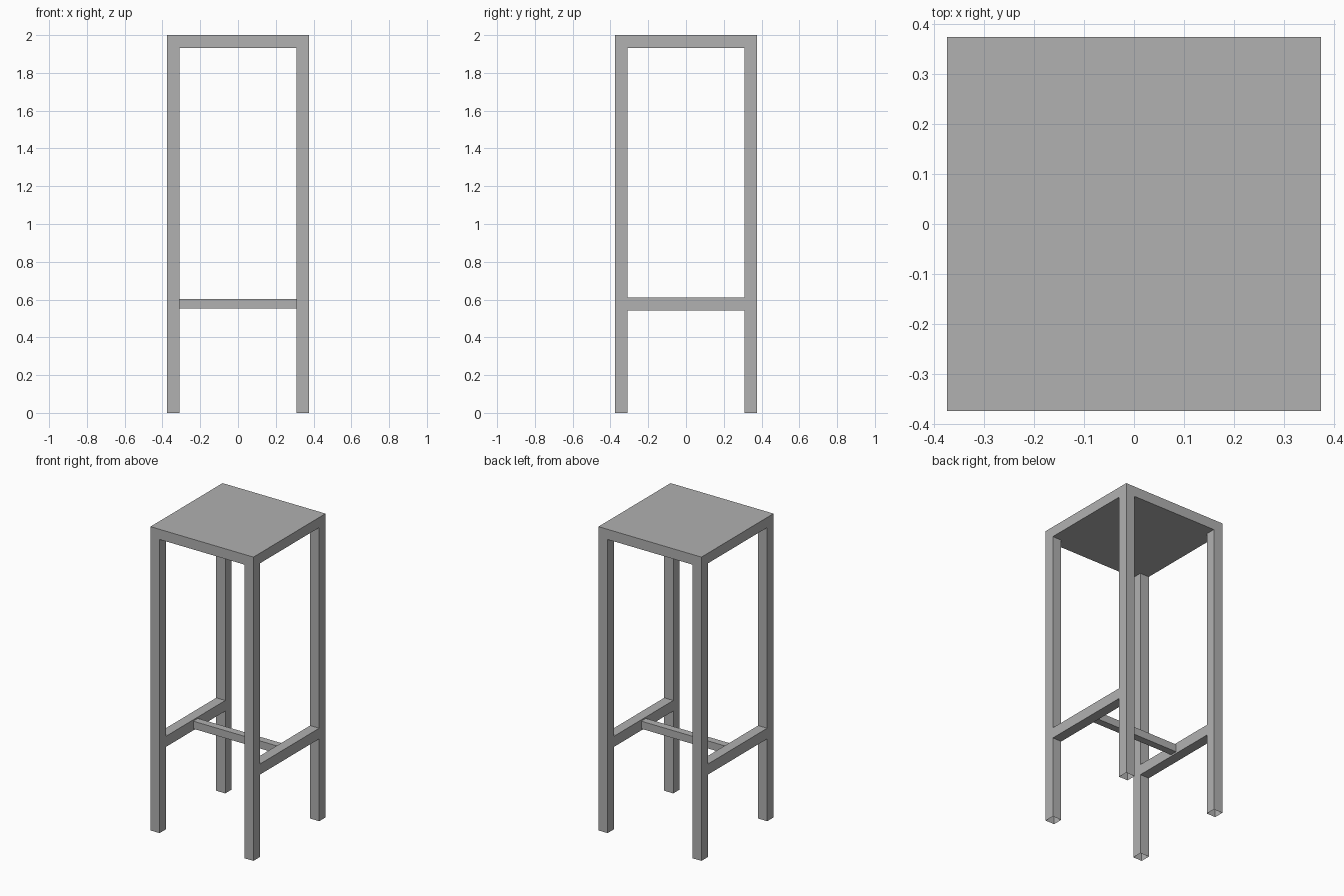
import bpy
import bmesh

if "Cube" in bpy.data.objects:
    bpy.data.objects.remove(bpy.data.objects["Cube"])

HALF = 0.375       # half width of the stool
INNER = 0.309      # inner face of the legs
SEAT_Z = 1.933     # underside of the seat

grey = bpy.data.materials.new("dark_grey")
grey.diffuse_color = (0.44, 0.44, 0.44, 1)
grey.use_nodes = True
grey.node_tree.nodes["Principled BSDF"].inputs["Base Color"].default_value = grey.diffuse_color


def box(name, lo, hi, open_bottom=False):
    """Axis-aligned box between two corners, optionally without its bottom face."""
    bpy.ops.mesh.primitive_cube_add(size=1, location=[(a + b) / 2 for a, b in zip(lo, hi)])
    ob = bpy.context.object
    ob.name = name
    ob.scale = [b - a for a, b in zip(lo, hi)]
    bpy.ops.object.transform_apply(location=False, rotation=False, scale=True)
    ob.data.materials.append(grey)
    if open_bottom:
        bm = bmesh.new()
        bm.from_mesh(ob.data)
        bottom = [f for f in bm.faces if f.normal.z < -0.5]
        bmesh.ops.delete(bm, geom=bottom, context='FACES_ONLY')
        bm.to_mesh(ob.data)
        bm.free()
    return ob


# Seat slab
box("seat", (-HALF, -HALF, SEAT_Z), (HALF, HALF, 2.0))

for side, sx in (("left", -1), ("right", 1)):
    x0, x1 = sorted((sx * INNER, sx * HALF))
    # Corner legs, hollow at the foot
    for end, sy in (("front", -1), ("back", 1)):
        y0, y1 = sorted((sy * INNER, sy * HALF))
        box(f"{end}_{side}_leg", (x0, y0, 0), (x1, y1, SEAT_Z), open_bottom=True)
    # Side stretcher between front and back leg
    box(f"{side}_stretcher", (x0, -INNER, 0.542), (x1, INNER, 0.612))

# Thin cross bar joining the two side stretchers
box("cross_bar", (-INNER, -0.024, 0.553), (INNER, 0.024, 0.603))
